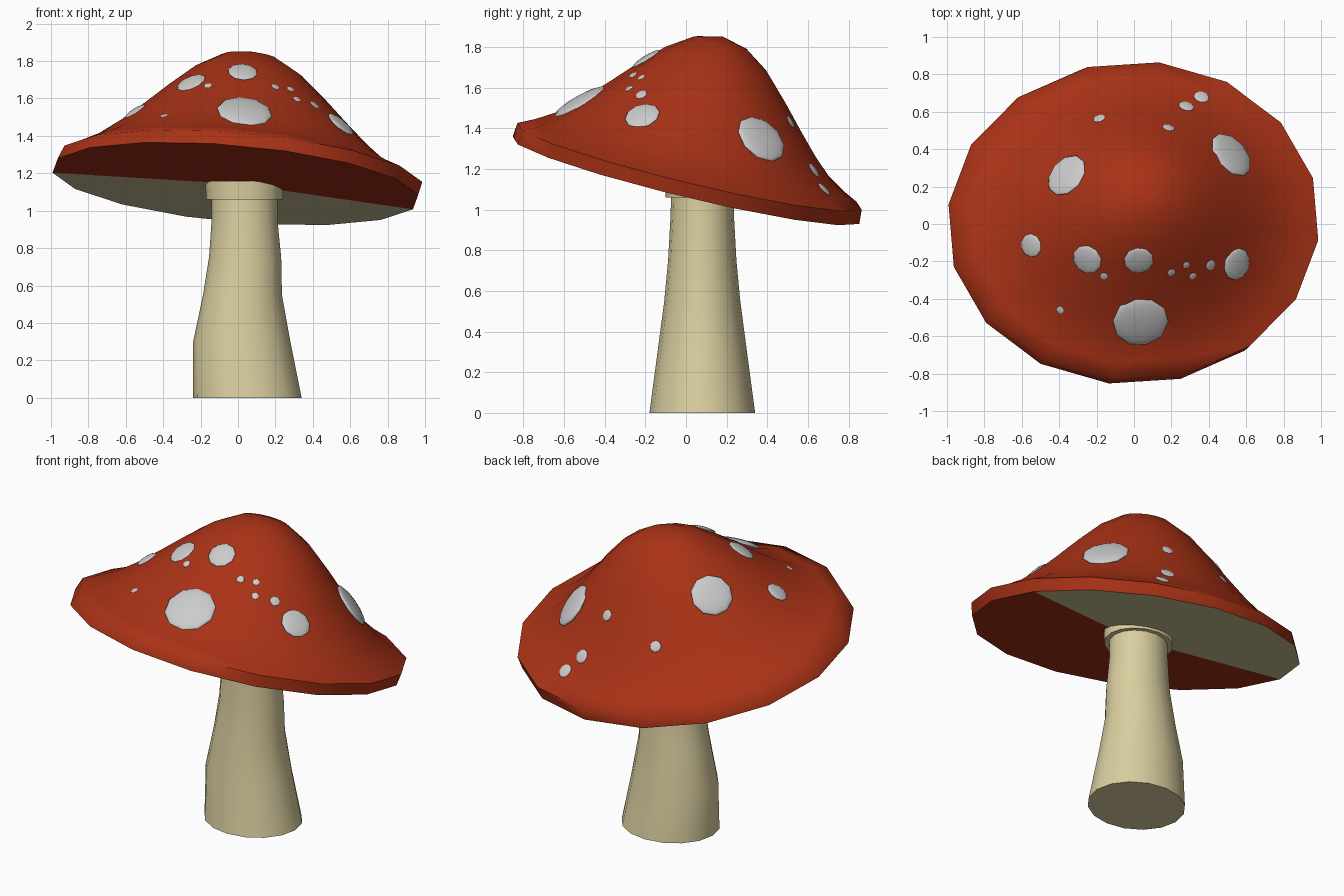
import bpy, bmesh
from math import sin, cos, radians, tau
from mathutils import Vector
from mathutils.bvhtree import BVHTree

if "Cube" in bpy.data.objects:
    bpy.data.objects.remove(bpy.data.objects["Cube"])


def material(name, color):
    m = bpy.data.materials.new(name)
    m.diffuse_color = (*color, 1)
    m.use_nodes = True
    m.node_tree.nodes["Principled BSDF"].inputs["Base Color"].default_value = m.diffuse_color
    return m


RED = material("cap_red", (0.40, 0.032, 0.008))
CREAM = material("cream", (0.70, 0.62, 0.35))


def loft(bm, rings):
    loops = [[bm.verts.new(p) for p in ring] for ring in rings]
    for a, b in zip(loops, loops[1:]):
        n = len(a)
        for i in range(n):
            bm.faces.new((a[i], a[(i + 1) % n], b[(i + 1) % n], b[i]))
    return loops


def finish(bm, name, mats, angle=40, recalc=True):
    if recalc:
        bmesh.ops.recalc_face_normals(bm, faces=bm.faces)
    me = bpy.data.meshes.new(name)
    bm.to_mesh(me)
    ob = bpy.data.objects.new(name, me)
    bpy.context.collection.objects.link(ob)
    for m in mats:
        me.materials.append(m)
    bpy.ops.object.select_all(action='DESELECT')
    bpy.context.view_layer.objects.active = ob
    ob.select_set(True)
    bpy.ops.object.shade_smooth_by_angle(angle=radians(angle))
    return ob


# Tilted cap: rings leaning to the back right
def tilt(x, y, h):
    return Vector((x, y, 1.143 - 0.24 * y - 0.086 * x + h))


def cap_ring(r, h, dx=0.0, n=16):
    pts = []
    for i in range(n):
        a = radians(83) - tau * i / n
        pts.append(tilt(r * cos(a) + 0.086 * h + dx, 0.872 * r * sin(a) + 0.235 * h, h))
    return pts


bm = bmesh.new()
profile = [(0.985, 0, -0.014), (0.978, 0.075, 0.008), (0.89, 0.115, 0), (0.785, 0.175, 0),
           (0.67, 0.27, 0), (0.55, 0.385, 0), (0.43, 0.505, 0), (0.29, 0.635, 0), (0.15, 0.722, 0)]
loops = loft(bm, [cap_ring(*p) for p in profile])
top = bm.verts.new(tilt(0.065, 0.178, 0.757))
for i in range(16):
    bm.faces.new((loops[-1][i], loops[-1][(i + 1) % 16], top))
# Underside: red towards the front, cream towards the back
under = bm.verts.new(tilt(0, 0, 0))
for i in range(16):
    f = bm.faces.new((loops[0][i], loops[0][(i + 1) % 16], under))
    f.material_index = 1 if f.calc_center_median().y > 0.05 else 0
bmesh.ops.recalc_face_normals(bm, faces=bm.faces)
surface = BVHTree.FromBMesh(bm)
finish(bm, "cap", [RED, CREAM], 60)


# Stem and collar: elliptical rings (z, centre x, centre y, radius x, radius y)
def round_part(name, rows, n=16):
    bm = bmesh.new()
    loops = loft(bm, [[(cx + rx * cos(tau * i / n), cy + ry * sin(tau * i / n), z)
                       for i in range(n)] for z, cx, cy, rx, ry in rows])
    bm.faces.new(loops[0])
    bm.faces.new(loops[-1])
    finish(bm, name, [CREAM])


round_part("stem", [(0, 0.05, 0.08, 0.29, 0.26), (0.3, 0.02, 0.08, 0.26, 0.22),
                    (0.55, 0.024, 0.08, 0.211, 0.187), (0.75, 0.038, 0.08, 0.193, 0.168),
                    (0.95, 0.035, 0.08, 0.176, 0.157), (1.13, 0.035, 0.082, 0.176, 0.153)])
round_part("stem_collar", [(1.06, 0.035, 0.08, 0.205, 0.18), (1.16, 0.035, 0.08, 0.21, 0.185)])

# Spots: flattened domes seated on the cap (x, y, radius)
spots = [(0.035, -0.52, 0.15), (0.025, -0.195, 0.08), (-0.25, -0.19, 0.082), (-0.55, -0.115, 0.064),
         (-0.16, -0.28, 0.022), (-0.395, -0.46, 0.021), (0.2, -0.26, 0.022), (0.28, -0.22, 0.02),
         (0.315, -0.28, 0.021), (0.41, -0.22, 0.03), (0.55, -0.215, 0.088), (0.52, 0.37, 0.135),
         (-0.36, 0.26, 0.122), (-0.185, 0.565, 0.033), (0.185, 0.515, 0.033), (0.28, 0.63, 0.042),
         (0.36, 0.68, 0.042)]
for k, (x, y, r) in enumerate(spots):
    hits = []
    for dx, dy in ((0, 0), (1, 0), (-1, 0), (0, 1), (0, -1)):
        hits.append(surface.ray_cast(Vector((x + dx * r * 0.6, y + dy * r * 0.6, 3)), Vector((0, 0, -1))))
    normal = sum((h[1] for h in hits), Vector()).normalized()
    bm = bmesh.new()
    bmesh.ops.create_uvsphere(bm, u_segments=10, v_segments=8, radius=1)
    ob = finish(bm, f"spot_{k + 1}", [], 60)
    ob.scale = (r, r, 0.2 * r)
    ob.rotation_euler = normal.to_track_quat('Z', 'Y').to_euler()
    ob.location = hits[0][0]
